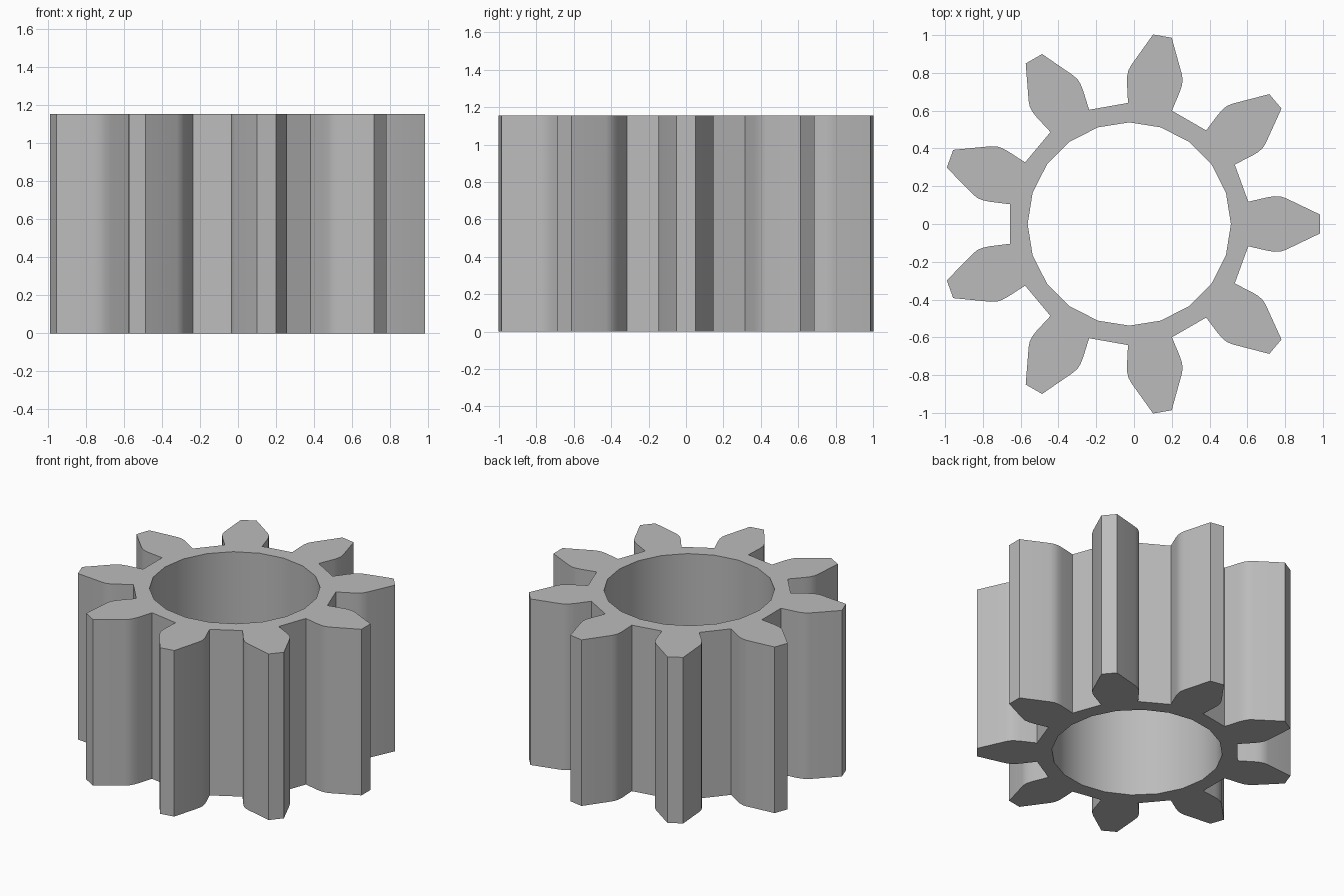
import bpy, bmesh
from math import pi, cos, sin
from mathutils import Matrix, Vector

old = bpy.data.objects.get("Cube")
if old:
    bpy.data.objects.remove(old, do_unlink=True)

TEETH = 9
HEIGHT = 1.155
BORE_RADIUS = 0.538
BORE_SIDES = 20
CENTRE = Vector((-0.025, 0, 0))

# Upper flank of one tooth, from root to tip, pointing along +x
flank = [(0.63, 0.118), (0.735, 0.142), (0.77, 0.147),
         (0.80, 0.146), (0.83, 0.136), (1.01, 0.05)]
tooth = [(x, -y) for x, y in flank] + flank[::-1]

# Outer outline: the tooth repeated around the axis
outline = []
for i in range(TEETH):
    turn = Matrix.Rotation(2 * pi * i / TEETH, 3, 'Z')
    outline += [turn @ Vector((x, y, 0)) for x, y in tooth]

# Round bore
bore = [Vector((cos(a), sin(a), 0)) * BORE_RADIUS
        for a in (2 * pi * i / BORE_SIDES for i in range(BORE_SIDES))]

bm = bmesh.new()


def add_loop(points):
    verts = [bm.verts.new(p + CENTRE) for p in points]
    return [bm.edges.new((v, verts[(i + 1) % len(verts)]))
            for i, v in enumerate(verts)]


# Fill between the two loops, then extrude upwards
edges = add_loop(outline) + add_loop(bore)
bmesh.ops.triangle_fill(bm, edges=edges, use_beauty=True, normal=(0, 0, 1))
result = bmesh.ops.extrude_face_region(bm, geom=bm.faces[:], use_keep_orig=True)
top = [g for g in result["geom"] if isinstance(g, bmesh.types.BMVert)]
bmesh.ops.translate(bm, verts=top, vec=(0, 0, HEIGHT))
bmesh.ops.recalc_face_normals(bm, faces=bm.faces[:])

mesh = bpy.data.meshes.new("pinion_gear")
bm.to_mesh(mesh)
bm.free()
gear = bpy.data.objects.new("pinion_gear", mesh)
bpy.context.collection.objects.link(gear)

# Plain grey material
grey = bpy.data.materials.new("grey")
grey.use_nodes = True
colour = (0.5, 0.5, 0.5, 1)
grey.diffuse_color = colour
grey.node_tree.nodes["Principled BSDF"].inputs["Base Color"].default_value = colour
mesh.materials.append(grey)

# Smooth flanks and bore, sharp corners
bpy.ops.object.select_all(action='DESELECT')
gear.select_set(True)
bpy.context.view_layer.objects.active = gear
bpy.ops.object.shade_smooth_by_angle(angle=pi / 6)
